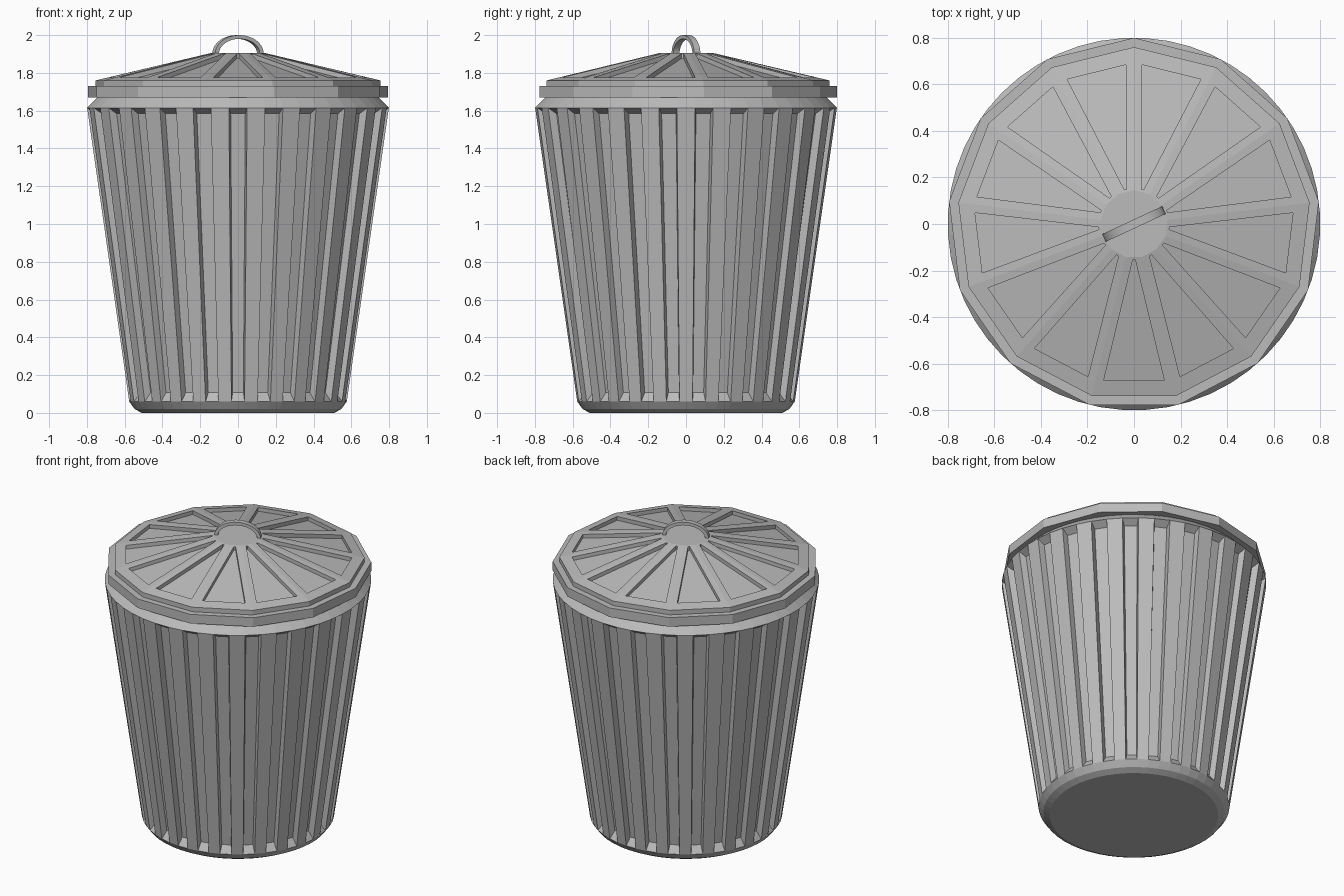
import bpy
import bmesh
from math import pi, sin, cos, radians
from mathutils import Matrix, Vector

if "Cube" in bpy.data.objects:
    bpy.data.objects.remove(bpy.data.objects["Cube"])

metal = bpy.data.materials.new("galvanised_grey")
metal.use_nodes = True
GREY = (0.5, 0.5, 0.5, 1)
metal.diffuse_color = GREY
metal.node_tree.nodes["Principled BSDF"].inputs["Base Color"].default_value = GREY

SIDES = 13          # lid facets
SEGS = SIDES * 4    # body facets, every other one a groove


def finish(bm, name):
    bmesh.ops.recalc_face_normals(bm, faces=bm.faces)
    mesh = bpy.data.meshes.new(name)
    bm.to_mesh(mesh)
    bm.free()
    mesh.materials.append(metal)
    obj = bpy.data.objects.new(name, mesh)
    bpy.context.collection.objects.link(obj)
    return obj


def lathe(bm, profile, sides):
    """Stack of polygon rings, one edge midpoint facing the front, capped at both ends.
    Returns the bands of side faces, lowest first."""
    rings = []
    for r, z in profile:
        angles = [-pi / 2 + (i - 0.5) * 2 * pi / sides for i in range(sides)]
        rings.append([bm.verts.new((r * cos(a), r * sin(a), z)) for a in angles])
    bands = []
    for low, high in zip(rings, rings[1:]):
        bands.append([bm.faces.new((low[i], low[(i + 1) % sides],
                                    high[(i + 1) % sides], high[i]))
                      for i in range(sides)])
    bm.faces.new(rings[0][::-1])
    bm.faces.new(rings[-1])
    return bands


def recess(bm, face, inner):
    """Replace a four-sided face by a pocket whose floor has the given corners."""
    outer = list(face.verts)
    bm.faces.remove(face)
    floor = [bm.verts.new(p) for p in inner]
    for i in range(4):
        j = (i + 1) % 4
        bm.faces.new((outer[i], outer[j], floor[j], floor[i]))
    bm.faces.new(floor)


# Tapered body with sunken grooves between the ribs
bm = bmesh.new()
bands = lathe(bm, [(0.51, 0), (0.548, 0.02), (0.577, 0.06),
                   (0.8, 1.615), (0.745, 1.67)], SEGS)
for face in bands[2][::2]:
    a, b, c, d = [v.co.copy() for v in face.verts]
    inward = -Vector((a.x + b.x, a.y + b.y, 0)).normalized() * 0.04
    inner = []
    for low, high, other_low, other_high in ((a, d, b, c), (b, c, a, d)):
        for t in (0.03, 0.98):
            edge = low.lerp(high, t)
            inner.append(edge.lerp(other_low.lerp(other_high, t), 0.1) + inward)
    recess(bm, face, [inner[0], inner[2], inner[3], inner[1]])
finish(bm, "body")

# Faceted lid with a stepped rim and wedge-shaped sunken panels
bm = bmesh.new()
bands = lathe(bm, [(0.8, 1.67), (0.8, 1.73), (0.76, 1.73),
                   (0.76, 1.76), (0.145, 1.905)], SIDES)
for face in bands[3]:
    a, b, c, d = [v.co.copy() for v in face.verts]
    side = (b - a).normalized()
    outer_mid, inner_mid = (a + b) / 2, (c + d) / 2
    low = outer_mid.lerp(inner_mid, 0.11)
    high = outer_mid.lerp(inner_mid, 0.98)
    corners = [low - side * 0.13, low + side * 0.13,
               high + side * 0.005, high - side * 0.005]
    # Flat frame around the panel, then vertical walls and a floor
    recess(bm, face, corners)
    bm.faces.ensure_lookup_table()
    drop = Vector((0, 0, -0.025))
    recess(bm, bm.faces[-1], [p + drop for p in corners])
finish(bm, "lid")

# Arched strap handle
bm = bmesh.new()
STEPS = 20
sections = []
for i in range(STEPS + 1):
    a = pi * i / STEPS
    sections.append([bm.verts.new((rx * cos(a), y, 1.9 + rz * sin(a)))
                     for rx, rz, y in ((0.142, 0.1, -0.018), (0.142, 0.1, 0.018),
                                       (0.12, 0.08, 0.018), (0.12, 0.08, -0.018))])
for s, t in zip(sections, sections[1:]):
    for i in range(4):
        j = (i + 1) % 4
        bm.faces.new((s[i], s[j], t[j], t[i]))
bm.faces.new(sections[0])
bm.faces.new(sections[-1])
bmesh.ops.rotate(bm, verts=bm.verts, matrix=Matrix.Rotation(radians(25), 3, "Z"))
handle = finish(bm, "handle")
bpy.context.view_layer.objects.active = handle
handle.select_set(True)
bpy.ops.object.shade_smooth_by_angle(angle=radians(40))
